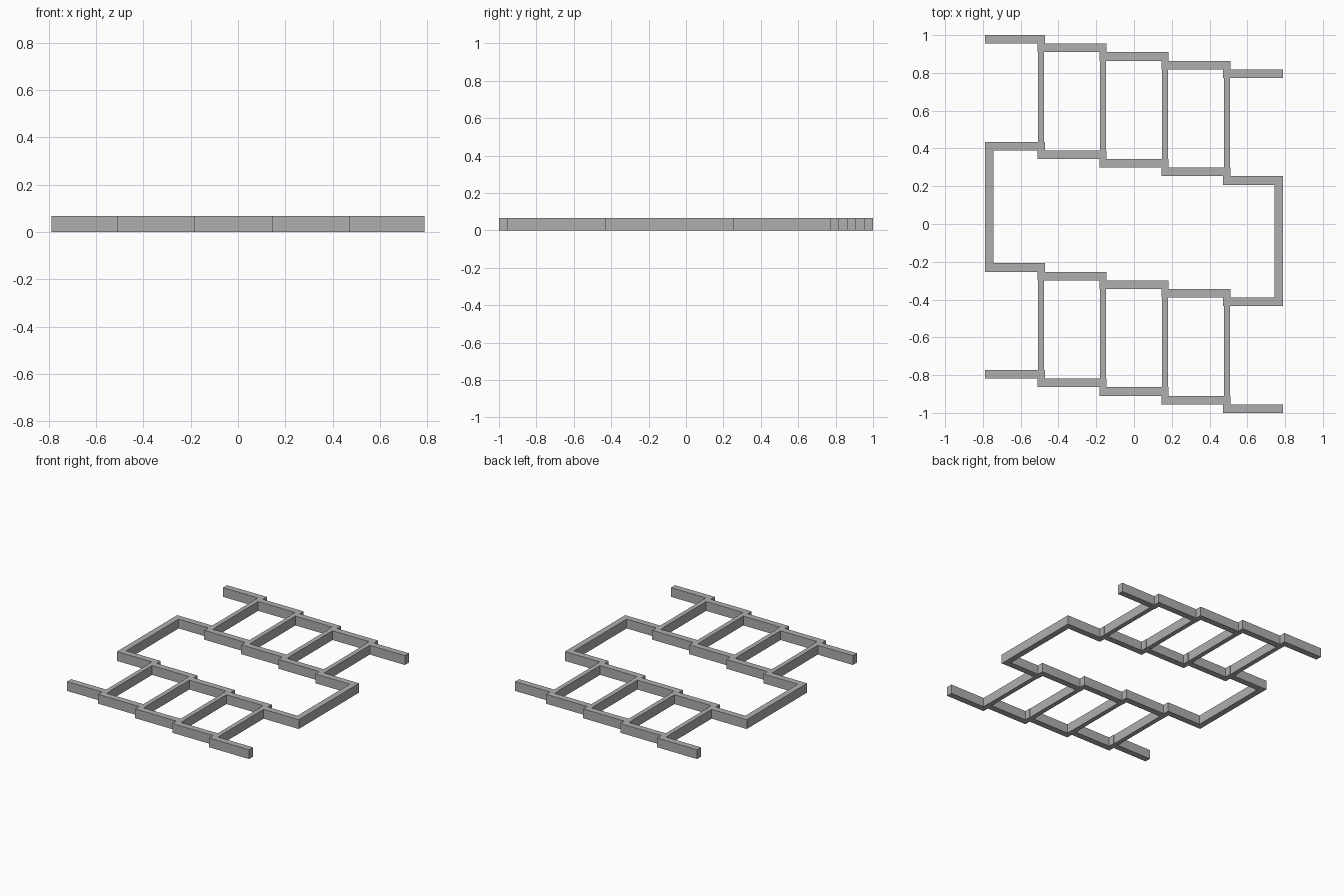
import bpy
import bmesh

cube = bpy.data.objects.get("Cube")
if cube:
    bpy.data.objects.remove(cube, do_unlink=True)

HEIGHT = 0.067
STEP = 0.0453          # rail thickness, and the drop from one segment to the next

grey = bpy.data.materials.new("mid grey")
grey.use_nodes = True
colour = (0.43, 0.43, 0.43, 1)
grey.diffuse_color = colour
grey.node_tree.nodes["Principled BSDF"].inputs["Base Color"].default_value = colour


def bar(name, x0, x1, y0, y1):
    """Flat-faced bar standing on the ground between the given limits."""
    bm = bmesh.new()
    bmesh.ops.create_cube(bm, size=1)
    for v in bm.verts:
        v.co.x = x1 if v.co.x > 0 else x0
        v.co.y = y1 if v.co.y > 0 else y0
        v.co.z = HEIGHT if v.co.z > 0 else 0
    mesh = bpy.data.meshes.new(name)
    bm.to_mesh(mesh)
    bm.free()
    mesh.materials.append(grey)
    bpy.context.collection.objects.link(bpy.data.objects.new(name, mesh))


segments = [(-0.788, -0.471), (-0.510, -0.145), (-0.183, 0.183),
            (0.145, 0.510), (0.471, 0.788)]
rungs = [-0.492, -0.164, 0.164, 0.492]
RUNG_HALF = 0.0165

# Each ladder has an outer and an inner stepped rail; tops are at the left-most segment
outer, inner = 1.0, 0.434
ladders = {"back": (outer, inner),
           "front": (5 * STEP - inner, 5 * STEP - outer)}

for side, (upper, lower) in ladders.items():
    # Stepped rails
    for label, top in (("upper", upper), ("lower", lower)):
        for i, (x0, x1) in enumerate(segments):
            y1 = top - i * STEP
            bar(f"{side}_{label}_rail_{i + 1}", x0, x1, y1 - STEP, y1)
    # Rungs between the rails
    for i, x in enumerate(rungs):
        bar(f"{side}_rung_{i + 1}", x - RUNG_HALF, x + RUNG_HALF,
            lower - i * STEP, upper - (i + 2) * STEP)

# End bars joining the two ladders
near = inner - 5 * STEP
bar("right_end_bar", -0.788, -0.745, -near, inner - STEP)
bar("left_end_bar", 0.745, 0.788, STEP - inner, near)
